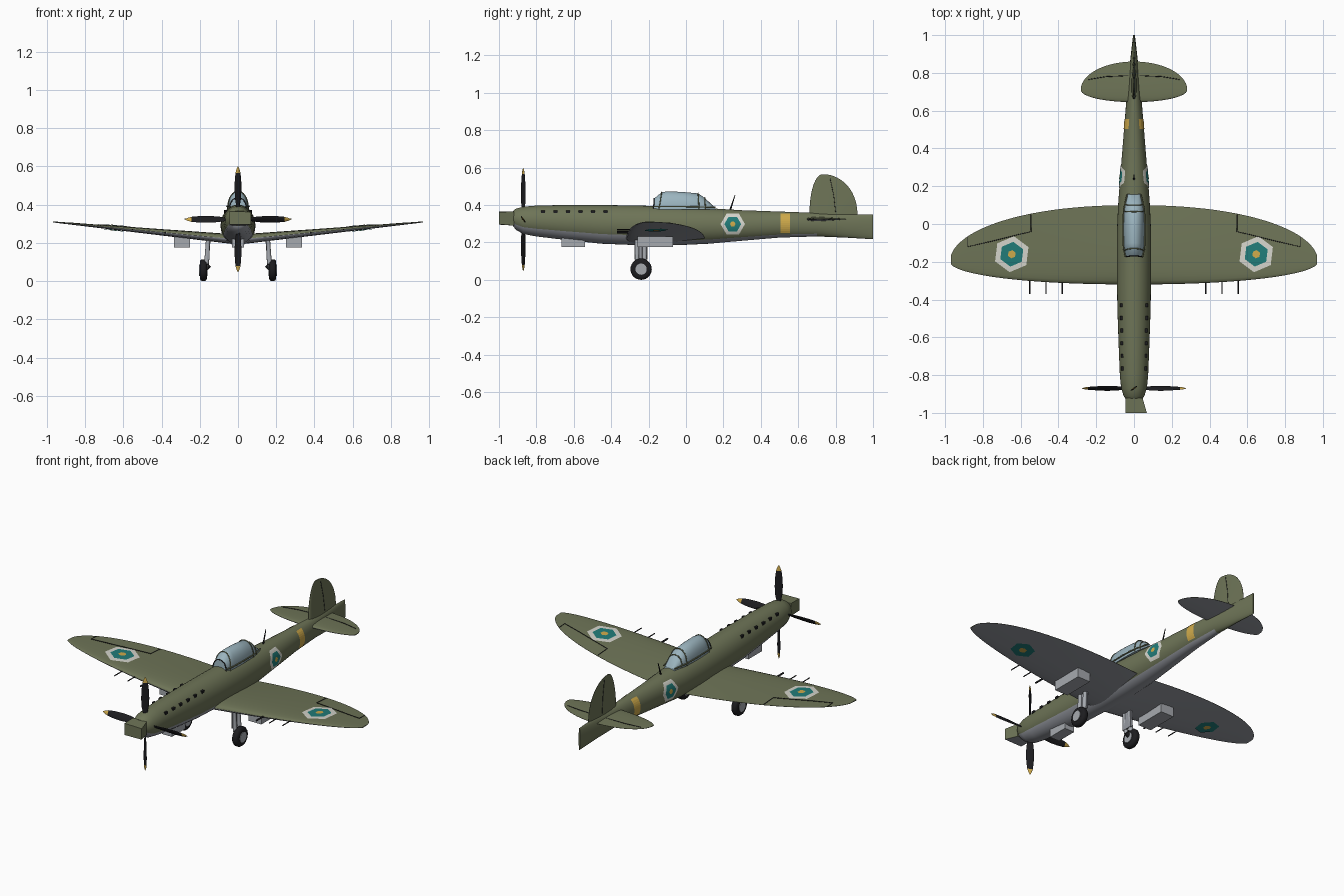
import bpy, bmesh, math
from mathutils import Vector, Matrix

if "Cube" in bpy.data.objects:
    bpy.data.objects.remove(bpy.data.objects["Cube"])


def mat(name, r, g, b):
    m = bpy.data.materials.new(name)
    m.diffuse_color = (r, g, b, 1)
    m.use_nodes = True
    m.node_tree.nodes["Principled BSDF"].inputs["Base Color"].default_value = m.diffuse_color
    return m


GREEN = mat("olive", 0.155, 0.175, 0.095)
GREY = mat("belly_grey", 0.30, 0.315, 0.35)
BLACK = mat("black", 0.012, 0.012, 0.014)
YELLOW = mat("yellow", 0.62, 0.40, 0.07)
WHITE = mat("off_white", 0.66, 0.66, 0.60)
TEAL = mat("teal", 0.015, 0.20, 0.19)
GLASS = mat("glass", 0.33, 0.46, 0.52)
STEEL = mat("steel", 0.38, 0.40, 0.43)


def finish(name, bm, mats, angle=40, recalc=True):
    if recalc:
        bmesh.ops.recalc_face_normals(bm, faces=bm.faces)
    me = bpy.data.meshes.new(name)
    bm.to_mesh(me)
    bm.free()
    ob = bpy.data.objects.new(name, me)
    bpy.context.collection.objects.link(ob)
    for m in mats:
        me.materials.append(m)
    if angle:
        bpy.ops.object.select_all(action='DESELECT')
        ob.select_set(True)
        bpy.context.view_layer.objects.active = ob
        bpy.ops.object.shade_smooth_by_angle(angle=math.radians(angle))
    return ob


def loft(name, rings, mats, pick=lambda i, j: 0, angle=40):
    bm = bmesh.new()
    vs = [[bm.verts.new(p) for p in r] for r in rings]
    n = len(rings[0])
    for i in range(len(vs) - 1):
        for j in range(n):
            k = (j + 1) % n
            f = bm.faces.new((vs[i][j], vs[i][k], vs[i + 1][k], vs[i + 1][j]))
            f.material_index = pick(i, j)
    bm.faces.new(vs[0])
    bm.faces.new(vs[-1])
    return finish(name, bm, mats, angle)


def box(name, lo, hi, m):
    bm = bmesh.new()
    bmesh.ops.create_cube(bm, size=1)
    for v in bm.verts:
        v.co = [(a + b) / 2 + c * (b - a) for a, b, c in zip(lo, hi, v.co)]
    return finish(name, bm, [m], 0)


def rod(name, a, b, r, m, seg=12, r2=None):
    a, b = Vector(a), Vector(b)
    bm = bmesh.new()
    q = (b - a).to_track_quat('Z', 'Y').to_matrix().to_4x4()
    bmesh.ops.create_cone(bm, cap_ends=True, segments=seg, radius1=r, radius2=r if r2 is None else r2,
                          depth=(b - a).length, matrix=Matrix.Translation((a + b) / 2) @ q)
    return finish(name, bm, [m])


def line(name, pts, m, r=0.002):
    cu = bpy.data.curves.new(name, 'CURVE')
    cu.dimensions = '3D'
    cu.bevel_depth, cu.bevel_resolution = r, 1
    sp = cu.splines.new('POLY')
    sp.points.add(len(pts) - 1)
    for p, c in zip(sp.points, pts):
        p.co = (*c, 1)
    cu.materials.append(m)
    bpy.context.collection.objects.link(bpy.data.objects.new(name, cu))


# Fuselage: stations are y, half width, bottom z, top z
FUS = [(-.925, .045, .288, .368), (-.91, .055, .268, .380), (-.87, .068, .245, .391), (-.80, .075, .232, .397),
       (-.65, .081, .214, .400), (-.45, .088, .193, .400), (-.25, .091, .185, .397), (-.05, .091, .185, .392),
       (.12, .083, .193, .383), (.30, .069, .209, .372), (.50, .053, .226, .365), (.70, .037, .232, .358),
       (.85, .022, .226, .352), (1.0, .005, .217, .348)]


def fus(y):
    for a, b in zip(FUS, FUS[1:]):
        if y <= b[0]:
            t = (y - a[0]) / (b[0] - a[0])
            return [p + (q - p) * t for p, q in zip(a[1:], b[1:])]


def fus_x(y, z):
    w, b, t = fus(y)
    return w * math.sqrt(max(0.02, 1 - ((z - (b + t) / 2) / ((t - b) / 2)) ** 2))


N = 36
rings = [[(w * math.cos(2 * math.pi * j / N), y, (b + t) / 2 + (t - b) / 2 * math.sin(2 * math.pi * j / N))
          for j in range(N)] for y, w, b, t in FUS]
loft("fuselage", rings, [GREEN, GREY],
     lambda i, j: int(math.sin(2 * math.pi * (j + .5) / N) < (-.5 if i < 7 else -.75) and i < 11))
# Squared nose piece
loft("nose_tip", [[(-.045, -.92, .29), (.045, -.92, .29), (.045, -.92, .366), (-.045, -.92, .366)],
                  [(-.045, -1, .295), (.068, -1, .297), (.068, -1, .362), (-.045, -1, .364)]], [GREEN, GREY],
     lambda i, j: int(j == 0), 0)


# Elliptical flying surfaces: span, mid y, front/back reach, half thickness, exponent
def edges(P, u):
    k = math.sqrt(max(0, 1 - abs(u) ** P[5]))
    return P[1] - P[2] * k, P[1] + P[3] * k


def foil(P, u, s):
    return (P[4] * (1 - abs(u)) + .002) * 4 * (math.sqrt(s) - s) + .0006


WING = (.975, -.2, .12, .30, .024, 2.2)
TAIL = (.282, .71, .065, .15, .009, 2.0)
FIN = (.225, .73, .07, .187, .011, 2.2)


def surface(name, P, place, us, mats, n=14):
    ss = [(1 - math.cos(math.pi * i / n)) / 2 for i in range(n + 1)]
    rings = []
    for u in us:
        le, te = edges(P, u)
        rings.append([place(u, le + (te - le) * s, foil(P, u, s)) for s in ss] +
                     [place(u, le + (te - le) * s, -foil(P, u, s)) for s in reversed(ss)])
    return loft(name, rings, mats, lambda i, j: int(j > n), 50)


def span(n, lo=-1):
    return [.993 * math.sin(math.pi / 2 * (lo + (1 - lo) * i / n)) for i in range(n + 1)]


surface("wing", WING, lambda u, y, h: (.975 * u, y, .217 + .093 * abs(u) + h), span(48), [GREEN, GREY])
surface("tailplane", TAIL, lambda u, y, h: (.282 * u, y, .325 + h), span(28), [GREEN, GREY])
surface("tail_fin", FIN, lambda u, y, h: (h, y, .34 + .225 * u), span(16, 0), [GREEN, GREEN])


def wing_z(x, y, side=1):
    u = abs(x) / .975
    le, te = edges(WING, u)
    s = min(1, max(0, (y - le) / (te - le)))
    return .217 + .093 * u + side * foil(WING, u, s)


# Markings draped on the skin
def decal(name, m, fn, out, r=None, rot=0, rect=None):
    bm = bmesh.new()
    if rect:
        bmesh.ops.create_grid(bm, x_segments=3, y_segments=10, size=1)
        bmesh.ops.scale(bm, vec=(*rect, 1), verts=bm.verts)
    else:
        bmesh.ops.create_circle(bm, cap_ends=True, cap_tris=True, segments=6, radius=r,
                                matrix=Matrix.Rotation(rot, 4, 'Z'))
        bmesh.ops.triangulate(bm, faces=bm.faces)
        bmesh.ops.poke(bm, faces=bm.faces)
        bmesh.ops.subdivide_edges(bm, edges=bm.edges, cuts=4, use_grid_fill=True)
    for v in bm.verts:
        v.co = fn(v.co.x, v.co.y)
    bm.normal_update()
    flip = [f for f in bm.faces if f.normal.dot(Vector(out)) < 0]
    bmesh.ops.reverse_faces(bm, faces=flip)
    finish(name, bm, [m], 0, False)


for sx, tag in ((1, "right"), (-1, "left")):
    for k, (r, m) in enumerate(((.096, WHITE), (.066, TEAL), (.022, YELLOW))):
        off = .002 + .0015 * k
        decal(f"wing_roundel_{tag}", m, lambda a, b: (sx * .647 + a, -.16 + b, wing_z(sx * .647 + a, -.16 + b) + off),
              (0, 0, 1), r, -.12)
        if k:
            decal(f"under_roundel_{tag}", m,
                  lambda a, b: (sx * .647 + a, -.16 + b, wing_z(sx * .647 + a, -.16 + b, -1) - off), (0, 0, -1), r, -.12)
        decal(f"body_roundel_{tag}", m, lambda a, b: (sx * (fus_x(.25 + a, .298 + b) + off), .25 + a, .298 + b),
              (sx, 0, 0), r * .68, math.pi / 6)
    decal(f"tail_band_{tag}", YELLOW, lambda a, b: (sx * (fus_x(.53 + a, .303 + b) + .002), .53 + a, .303 + b),
          (sx, 0, 0), rect=(.026, .052))
    # Aileron and elevator seams
    P = [(.545, .05), (.545, 0), (.545, -.04), (.65, -.065), (.77, -.095), (.88, -.12), (.88, -.07)]
    line(f"aileron_seam_{tag}", [(sx * x, y, wing_z(x, y) + .001) for x, y in P], BLACK)
    line(f"elevator_seam_{tag}", [(sx * .03, .785, .331), (sx * .15, .78, .330), (sx * .24, .765, .327)], BLACK)
    line(f"rudder_seam_{tag}", [(sx * .010, .80, .36), (sx * .007, .79, .45), (sx * .003, .77, .545)], BLACK, .0015)
    # Exhaust stubs
    for i in range(6):
        y = -.765 + .067 * i
        x = fus_x(y, .365)
        box(f"exhaust_{tag}", (sx * x - .008, y - .010, .357), (sx * x + .008, y + .010, .371), BLACK)
    # Wing guns
    for x, r in ((.38, .005), (.465, .003), (.552, .003)):
        z = wing_z(x, -.28, 0)
        rod(f"gun_{tag}", (sx * x, -.27, z), (sx * x, -.37, z), r, BLACK, 10)
    # Radiators under the wings
    x0, x1 = sorted((sx * .25, sx * .335))
    box(f"radiator_{tag}", (x0, -.26, .176), (x1, -.07, .232), STEEL)
    # Landing gear
    for y in (-.262, -.222):
        rod(f"gear_strut_{tag}", (sx * .155, y, .225), (sx * .165, y, .09), .012, STEEL)
    x0, x1 = sorted((sx * .150, sx * .158))
    box(f"gear_door_{tag}", (x0, -.276, .11), (x1, -.206, .215), GREY)
    rod(f"axle_{tag}", (sx * .15, -.24, .085), (sx * .18, -.24, .057), .014, BLACK)
    tire = [[(sx * (.181 + dx), -.24 + r * math.cos(a * math.pi / 14), .057 + r * math.sin(a * math.pi / 14))
             for a in range(28)] for dx, r in ((-.019, .040), (-.016, .051), (-.008, .057), (.008, .057), (.016, .051), (.019, .040))]
    loft(f"wheel_{tag}", tire, [BLACK])
    rod(f"wheel_hub_{tag}", (sx * .159, -.24, .057), (sx * .203, -.24, .057), .03, STEEL, 24)

# Chin intake and aerial mast
box("chin_intake", (-.032, -.665, .176), (.032, -.54, .235), STEEL)
rod("aerial_mast", (0, .235, .37), (0, .262, .452), .005, BLACK, 8, .002)

# Propeller with four twisted blades
for q in range(4):
    rot = Matrix.Translation((0, -.87, .323)) @ Matrix.Rotation(q * math.pi / 2, 4, 'Y')
    rings = []
    for r, c in ((.03, .011), (.07, .013), (.10, .019), (.15, .022), (.20, .020), (.243, .015), (.262, .009), (.276, .002)):
        tw = math.radians(50 - 90 * r)
        ring = []
        for j in range(12):
            a = j * math.pi / 6
            x, y = c * math.cos(a), (.0035 + .2 * max(0, .07 - r)) * math.sin(a) * min(1, c / .01)
            ring.append(rot @ Vector((x * math.cos(tw) - y * math.sin(tw), x * math.sin(tw) + y * math.cos(tw), r)))
        rings.append(ring)
    loft("propeller_blade", rings, [BLACK, YELLOW], lambda i, j: int(i >= 5))


# Canopy: stations are y at sill, y at crown, half width, top z
def hoop(y0, y1, w, top, n=16, grow=0):
    pts = []
    for i in range(n + 1):
        a = math.pi * i / n
        s = math.sin(a) ** .8
        pts.append(((w + grow) * math.cos(a), y0 + (y1 - y0) * s, .375 + (top + grow - .375) * s))
    return pts


CAN = [(-.174, -.170, .042, .435), (-.145, -.130, .050, .468), (-.110, -.100, .054, .473), (-.02, -.02, .056, .470),
       (.07, .065, .053, .462), (.105, .10, .046, .438), (.158, .155, .034, .386)]
loft("canopy", [hoop(*c) for c in CAN], [GLASS], angle=35)
for i in (0, 1, 4, 5):
    line("canopy_frame", hoop(*CAN[i], grow=.001), GREEN if i else BLACK, .003)
for sx in (1, -1):
    line("canopy_sill", [(sx * (c[2] + .002), c[0], .392 - .03 * max(0, c[0])) for c in CAN], GREEN, .004)
